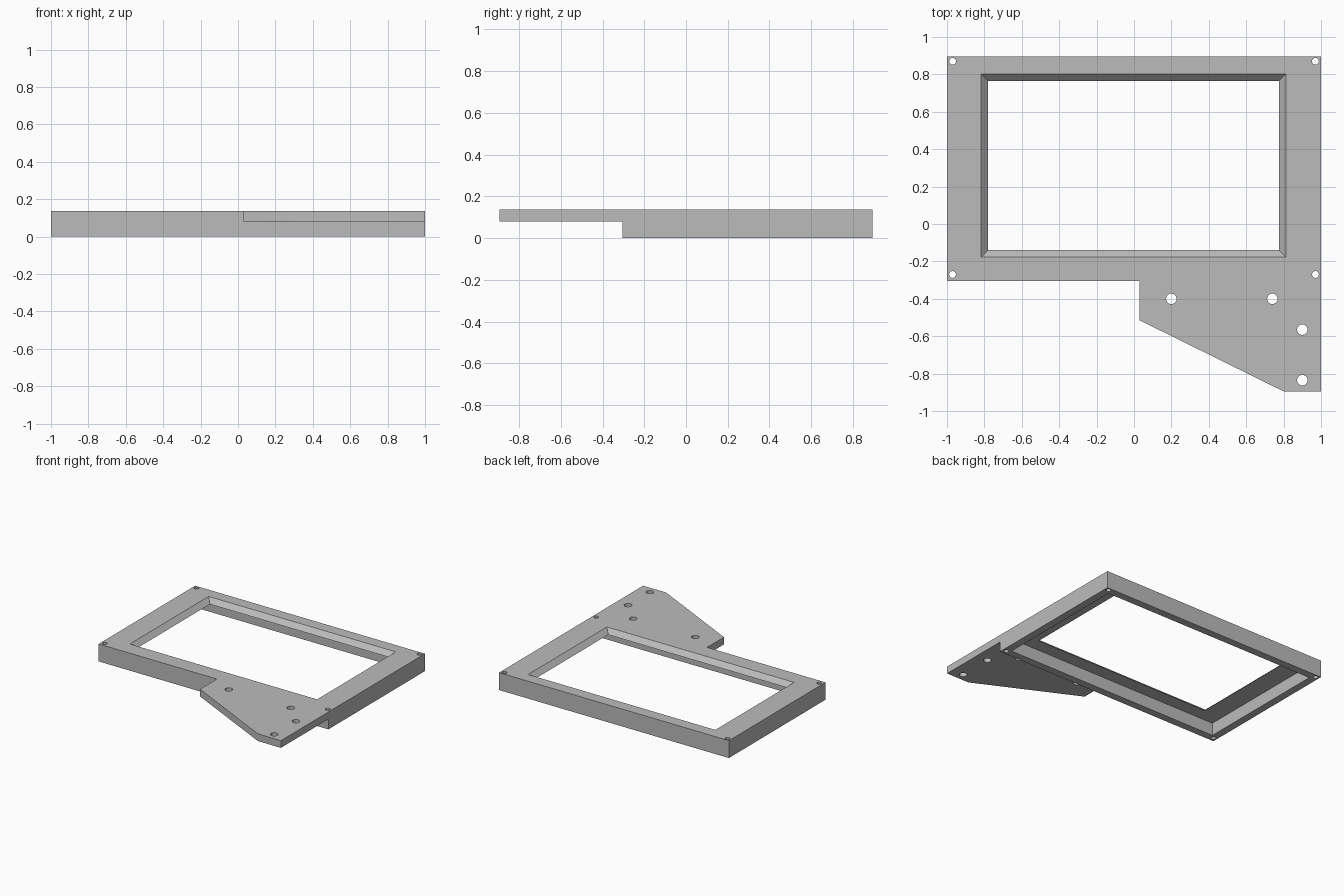
import bpy
import bmesh
from math import cos, sin, tau

cube = bpy.data.objects.get("Cube")
if cube:
    bpy.data.objects.remove(cube, do_unlink=True)

grey = bpy.data.materials.new("plain grey")
grey.use_nodes = True
colour = (0.5, 0.5, 0.5, 1)
grey.diffuse_color = colour
grey.node_tree.nodes["Principled BSDF"].inputs["Base Color"].default_value = colour

TOP = 0.137      # top surface
PLATE = 0.10     # underside of the thin face plate
TAB = 0.08       # underside of the mounting tab
BACK, FRONT, TIP = 0.895, -0.305, -0.895
RIM = 0.06


def loft(name, low, high, z0, z1):
    """Closed solid between two matching outlines (counter-clockwise)."""
    bm = bmesh.new()
    a = [bm.verts.new((x, y, z0)) for x, y in low]
    b = [bm.verts.new((x, y, z1)) for x, y in high]
    bm.faces.new(a[::-1])
    bm.faces.new(b)
    for i in range(len(a)):
        j = (i + 1) % len(a)
        bm.faces.new((a[i], a[j], b[j], b[i]))
    mesh = bpy.data.meshes.new(name)
    bm.to_mesh(mesh)
    bm.free()
    mesh.materials.append(grey)
    obj = bpy.data.objects.new(name, mesh)
    bpy.context.collection.objects.link(obj)
    return obj


def rect(x0, x1, y0, y1, grow=0):
    x0, x1, y0, y1 = x0 - grow, x1 + grow, y0 - grow, y1 + grow
    return [(x0, y0), (x1, y0), (x1, y1), (x0, y1)]


def prism(name, outline, z0, z1):
    return loft(name, outline, outline, z0, z1)


def combine(target, tool, operation):
    """Apply a boolean and discard the tool."""
    mod = target.modifiers.new(tool.name, "BOOLEAN")
    mod.operation = operation
    mod.solver = "EXACT"
    mod.object = tool
    bpy.context.view_layer.objects.active = target
    bpy.ops.object.modifier_apply(modifier=mod.name)
    bpy.data.objects.remove(tool, do_unlink=True)


# Frame block with the sloping mounting tab
frame = prism("display_frame", rect(-1, 1, FRONT, BACK), 0, TOP)
tab_outline = [(0.03, FRONT + 0.03), (0.03, -0.515), (0.80, TIP),
               (1, TIP), (1, FRONT + 0.03)]
combine(frame, prism("mounting_tab", tab_outline, TAB, TOP), "UNION")

# Hollow underside
recess = rect(-1, 1, FRONT, BACK, -RIM)
combine(frame, prism("recess_cutter", recess, -0.1, PLATE), "DIFFERENCE")

# Window with chamfered edges
window = (-0.78, 0.775, -0.14, 0.765)
extra = 0.03
combine(frame, loft("window_cutter", rect(*window, -extra),
                    rect(*window, TOP - PLATE + extra),
                    PLATE - extra, TOP + extra), "DIFFERENCE")

# Screw holes: small in the frame corners, larger in the tab
holes = [(x, y, 0.018) for x in (-0.97, 0.97) for y in (-0.27, 0.87)]
holes += [(x, y, 0.028) for x, y in
          ((0.2, -0.4), (0.74, -0.4), (0.9, -0.565), (0.9, -0.835))]
for x, y, r in holes:
    ring = [(x + r * cos(i * tau / 32), y + r * sin(i * tau / 32))
            for i in range(32)]
    combine(frame, prism("hole_cutter", ring, -0.1, 0.3), "DIFFERENCE")

# Smooth hole walls, crisp edges elsewhere
frame.select_set(True)
bpy.context.view_layer.objects.active = frame
bpy.ops.object.shade_smooth_by_angle(angle=0.5)
